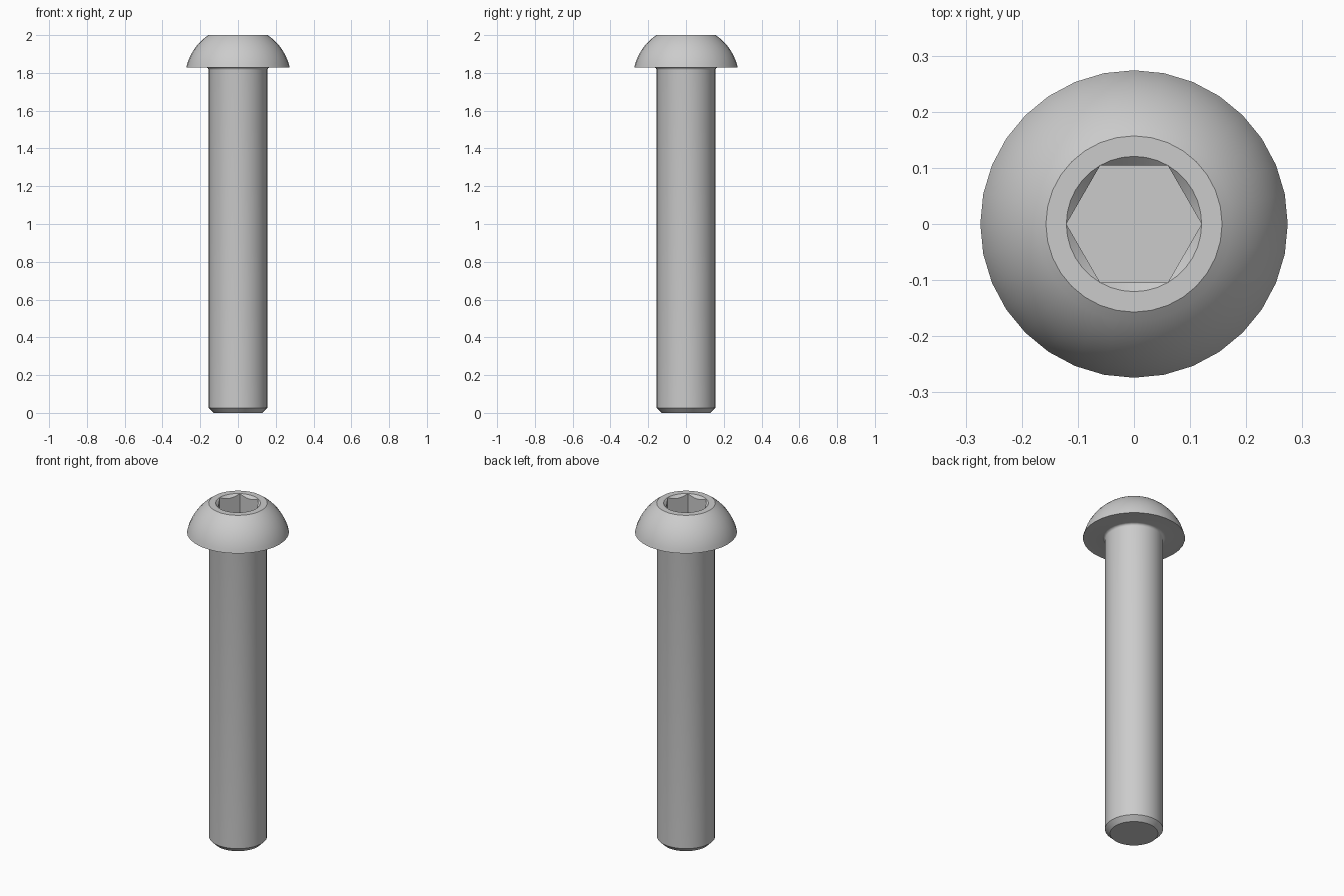
import bpy, bmesh
from math import sin, cos, pi, radians, atan2, hypot

cube = bpy.data.objects.get("Cube")
if cube:
    bpy.data.objects.remove(cube, do_unlink=True)

SIDES = 32            # around the body
SOCKET_SIDES = 36     # around the socket, a multiple of six
SHAFT, HEAD, TOP = 0.156, 0.274, 0.157
UNDER, HEIGHT = 1.829, 2.0
CHAMFER, FILLET = 0.027, 0.014
FLAT = 0.1044         # half the socket width across its flats
MOUTH = FLAT / cos(pi / 6)
DEPTH = 0.11

steel = bpy.data.materials.new("steel grey")
steel.use_nodes = True
colour = (0.6, 0.6, 0.6, 1)
steel.diffuse_color = colour
steel.node_tree.nodes["Principled BSDF"].inputs["Base Color"].default_value = colour

bm = bmesh.new()


def ring(sides, radius, height):
    """Ring of vertices; radius and height are functions of the angle."""
    angles = [2 * pi * i / sides for i in range(sides)]
    return [bm.verts.new((radius(a) * cos(a), radius(a) * sin(a), height(a))) for a in angles]


def circle(sides, r, z):
    return ring(sides, lambda a: r, lambda a: z)


def join(low, high):
    n = len(low)
    for i in range(n):
        j = (i + 1) % n
        bm.faces.new((low[i], low[j], high[j], high[i]))


def loop_edges(loop):
    return [bm.edges.get((v, loop[i - 1])) or bm.edges.new((v, loop[i - 1]))
            for i, v in enumerate(loop)]


# Body profile: chamfered tip, shaft, fillet under the head, domed head
profile = [(SHAFT - CHAMFER, 0), (SHAFT, CHAMFER)]
for i in range(6):
    a = i / 5 * pi / 2
    profile.append((SHAFT + FILLET * (1 - cos(a)), UNDER - FILLET * (1 - sin(a))))
rise = HEIGHT - UNDER
drop = (HEAD ** 2 - TOP ** 2 - rise ** 2) / (2 * rise)   # dome centre below the head
dome = hypot(HEAD, drop)
start, end = atan2(drop, HEAD), atan2(drop + rise, TOP)
for i in range(11):
    a = start + (end - start) * i / 10
    profile.append((dome * cos(a), UNDER - drop + dome * sin(a)))

rings = [circle(SIDES, r, z) for r, z in profile]
for low, high in zip(rings, rings[1:]):
    join(low, high)
bm.faces.new(rings[0][::-1])


# Hex socket with a conical lead-in that scallops the six walls
def hex_radius(a):
    return FLAT / cos((a % radians(60)) - radians(30))


mouth = circle(SOCKET_SIDES, MOUTH, HEIGHT)
scallop = ring(SOCKET_SIDES, hex_radius, lambda a: HEIGHT - (MOUTH - hex_radius(a)))
floor = ring(SOCKET_SIDES, hex_radius, lambda a: HEIGHT - DEPTH)
join(mouth, scallop)
join(scallop, floor)
bm.faces.new(floor)

# Flat rim between the dome and the socket
bmesh.ops.bridge_loops(bm, edges=loop_edges(rings[-1]) + loop_edges(mouth))
bmesh.ops.remove_doubles(bm, verts=bm.verts[:], dist=0.0002)
bmesh.ops.recalc_face_normals(bm, faces=bm.faces[:])

mesh = bpy.data.meshes.new("button_head_screw")
bm.to_mesh(mesh)
bm.free()
mesh.materials.append(steel)
screw = bpy.data.objects.new("button_head_screw", mesh)
bpy.context.collection.objects.link(screw)

bpy.ops.object.select_all(action="DESELECT")
screw.select_set(True)
bpy.context.view_layer.objects.active = screw
bpy.ops.object.shade_smooth_by_angle(angle=radians(30))
